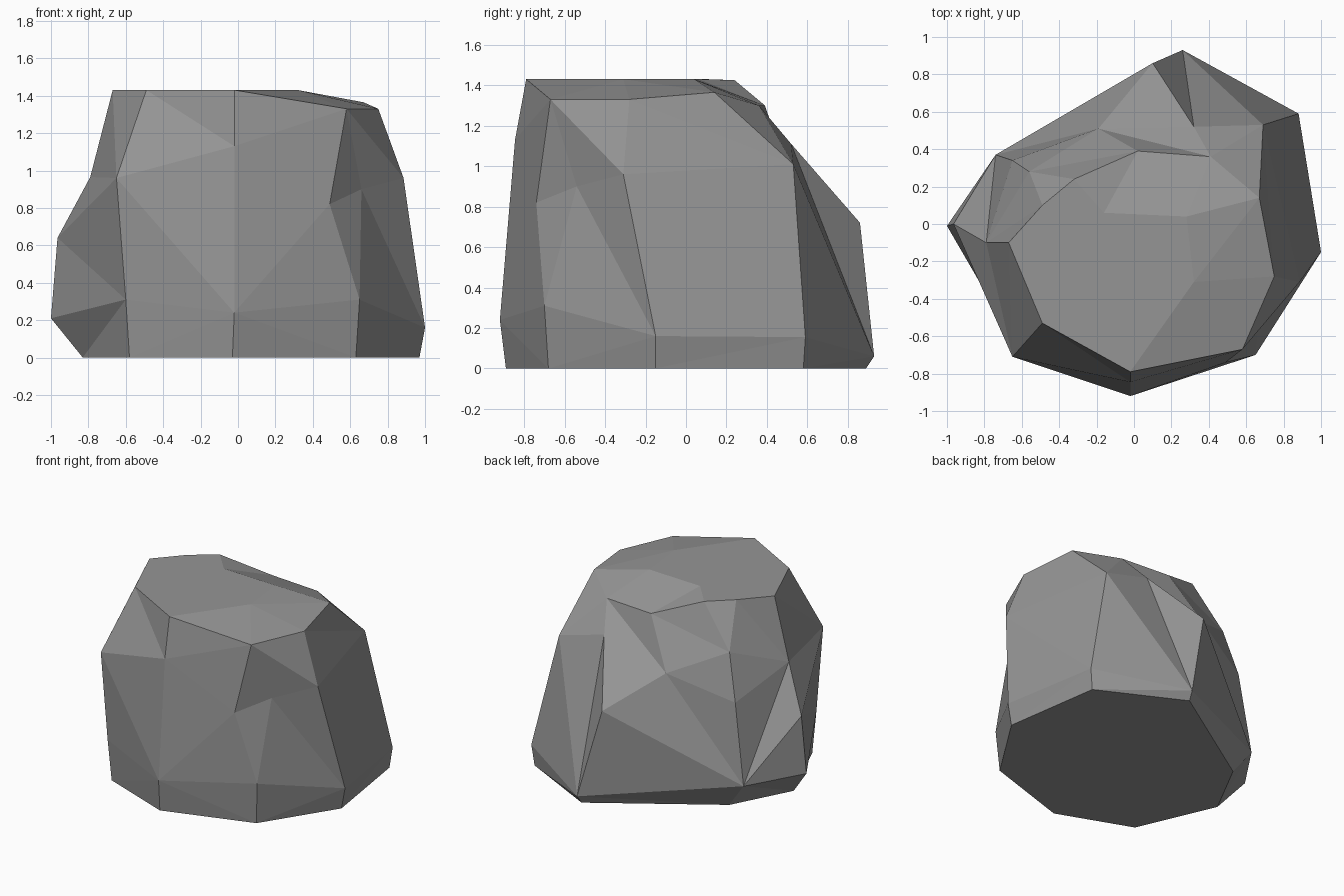
import bpy
import bmesh

default_cube = bpy.data.objects.get("Cube")
if default_cube:
    bpy.data.objects.remove(default_cube, do_unlink=True)


def make_material(name, colour):
    material = bpy.data.materials.new(name)
    material.use_nodes = True
    material.diffuse_color = colour
    shader = material.node_tree.nodes["Principled BSDF"]
    shader.inputs["Base Color"].default_value = colour
    shader.inputs["Roughness"].default_value = 0.9
    return material


# Inner corners of the flat crown, where the chamfers run out
crown_front = (.32, -.31, 1.43)
crown_left = (.28, .04, 1.43)
crown_back = (-.16, .06, 1.43)

# Ridge lines of the boulder, each from the ground up to the crown
front = [(-.03, -.89, 0), (-.02, -.92, .24), (-.02, -.845, 1.13), (-.02, -.79, 1.43)]
front_left = [(.63, -.68, 0), (.65, -.7, .31), (.49, -.74, .82), (.58, -.67, 1.33), crown_front]
side_left = [(.97, -.15, 0), (1, -.15, .16), (.885, -.31, .96), (.75, -.28, 1.33), crown_front]
back_left = [(.86, .58, 0), (.88, .59, .155), (.69, .53, 1.01), (.67, .14, 1.365), crown_left]
back = [(.25, .89, 0), (.26, .93, .06), (.32, .52, 1.11), (.41, .36, 1.3), crown_left]
back_right = [(-.6, .34, 0), (-.74, .37, .19), (-.19, .51, .95), (.02, .39, 1.3), crown_back]
side_right = [(-.83, -.1, 0), (-1, -.01, .21), (-.965, 0, .64), (-.79, -.1, .965), (-.67, -.1, 1.43)]
front_right = [(-.58, -.68, 0), (-.6, -.7, .31), (-.65, -.71, .96), (-.49, -.53, 1.43)]

# Branch ridges, which share points with a main ridge and bound the chips
left_chip = front_left[:2] + [(.66, -.54, .9)] + front_left[3:]
back_bulge = back[:2] + [(.1, .86, .72)] + back[2:]
right_step = back_right[:2] + [(-.65, .34, .785), (-.56, .28, 1.12), (-.32, .24, 1.425)]
right_shelf = right_step[:4] + [(-.49, .1, 1.43)]
right_facet = back_right[:2] + side_right[3:]
foot_facet = side_right[:1] + front_right[1:]

# Counter-clockwise order around the boulder
ridges = [front, front_left, left_chip, side_left, back_left, back, back_bulge,
          back_right, right_step, right_shelf, right_facet, side_right,
          foot_facet, front_right]

bm = bmesh.new()
shared = {}


def vert(point):
    if point not in shared:
        shared[point] = bm.verts.new(point)
    return shared[point]


def add_face(points):
    unique = list(dict.fromkeys(points))
    if len(unique) > 2:
        corners = [vert(point) for point in unique]
        if bm.faces.get(corners) is None:
            bm.faces.new(corners)


def zip_ridges(a, b):
    """Fill the strip between two ridges, always climbing the lower side."""
    i = j = 0
    while i < len(a) - 1 or j < len(b) - 1:
        climb_a = j == len(b) - 1 or (i < len(a) - 1 and a[i + 1][2] <= b[j + 1][2])
        tip = a[i + 1] if climb_a else b[j + 1]
        add_face([a[i], b[j], tip])
        if climb_a:
            i += 1
        else:
            j += 1


# Sides and chamfers
for current, following in zip(ridges, ridges[1:] + ridges[:1]):
    zip_ridges(current, following)

# Flat crown and flat underside
add_face([ridge[-1] for ridge in ridges])
add_face([ridge[0] for ridge in reversed(ridges)])

bmesh.ops.recalc_face_normals(bm, faces=bm.faces[:])
mesh = bpy.data.meshes.new("boulder")
bm.to_mesh(mesh)
bm.free()

boulder = bpy.data.objects.new("boulder", mesh)
bpy.context.collection.objects.link(boulder)
mesh.materials.append(make_material("stone grey", (.3, .3, .3, 1)))
